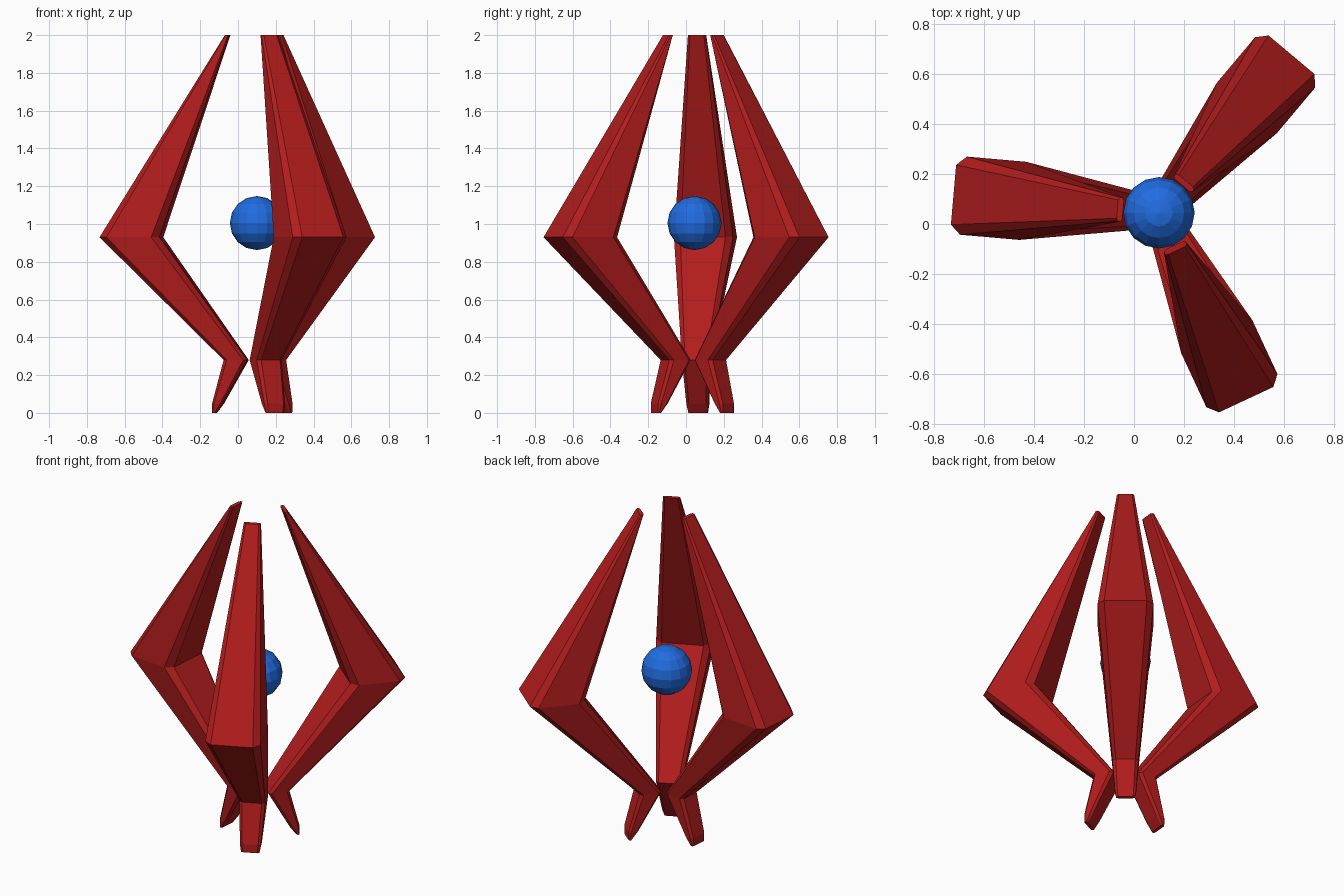
import bpy, bmesh
from math import radians
from mathutils import Matrix

if "Cube" in bpy.data.objects:
    bpy.data.objects.remove(bpy.data.objects["Cube"])

CENTRE = (0.10, 0.045)


def material(name, colour):
    m = bpy.data.materials.new(name)
    m.diffuse_color = colour
    m.use_nodes = True
    m.node_tree.nodes["Principled BSDF"].inputs["Base Color"].default_value = m.diffuse_color
    return m


red = material("red", (0.45, 0.012, 0.012, 1))
blue = material("blue", (0.015, 0.15, 0.75, 1))

# Arm sections: height, inner radius, outer radius, half width, radial and side chamfer
SECTIONS = [
    (0.00, 0.215, 0.234, 0.052, 0.005, 0.010),
    (0.05, 0.178, 0.234, 0.060, 0.012, 0.014),
    (0.28, 0.048, 0.172, 0.073, 0.018, 0.018),
    (0.93, 0.508, 0.826, 0.157, 0.040, 0.037),
    (2.00, 0.144, 0.167, 0.048, 0.005, 0.011),
]


def section_ring(z, r0, r1, w, cr, ct):
    half = [(r0, w - ct), (r0 + cr, w), (r1 - cr, w), (r1, w - ct)]
    return [(r, -t, z) for r, t in half] + [(r, t, z) for r, t in reversed(half)]


def make_arm(name, angle):
    bm = bmesh.new()
    rings = [[bm.verts.new(p) for p in section_ring(*s)] for s in SECTIONS]
    for a, b in zip(rings, rings[1:]):
        for i in range(8):
            j = (i + 1) % 8
            bm.faces.new((a[i], a[j], b[j], b[i]))
    bm.faces.new(rings[0][::-1])
    bm.faces.new(rings[-1])
    bmesh.ops.recalc_face_normals(bm, faces=bm.faces)
    bm.transform(Matrix.Translation((*CENTRE, 0)) @ Matrix.Rotation(radians(angle), 4, 'Z'))
    mesh = bpy.data.meshes.new(name)
    bm.to_mesh(mesh)
    bm.free()
    mesh.materials.append(red)
    bpy.context.collection.objects.link(bpy.data.objects.new(name, mesh))


# Three bent arms around the core
for name, angle in (("left_arm", 175), ("back_arm", 50), ("front_arm", -65)):
    make_arm(name, angle)

# Floating core ball
bpy.ops.mesh.primitive_uv_sphere_add(segments=16, ring_count=8, radius=0.143,
                                     location=(*CENTRE, 1.005))
ball = bpy.context.object
ball.name = "core_ball"
ball.data.materials.append(blue)
